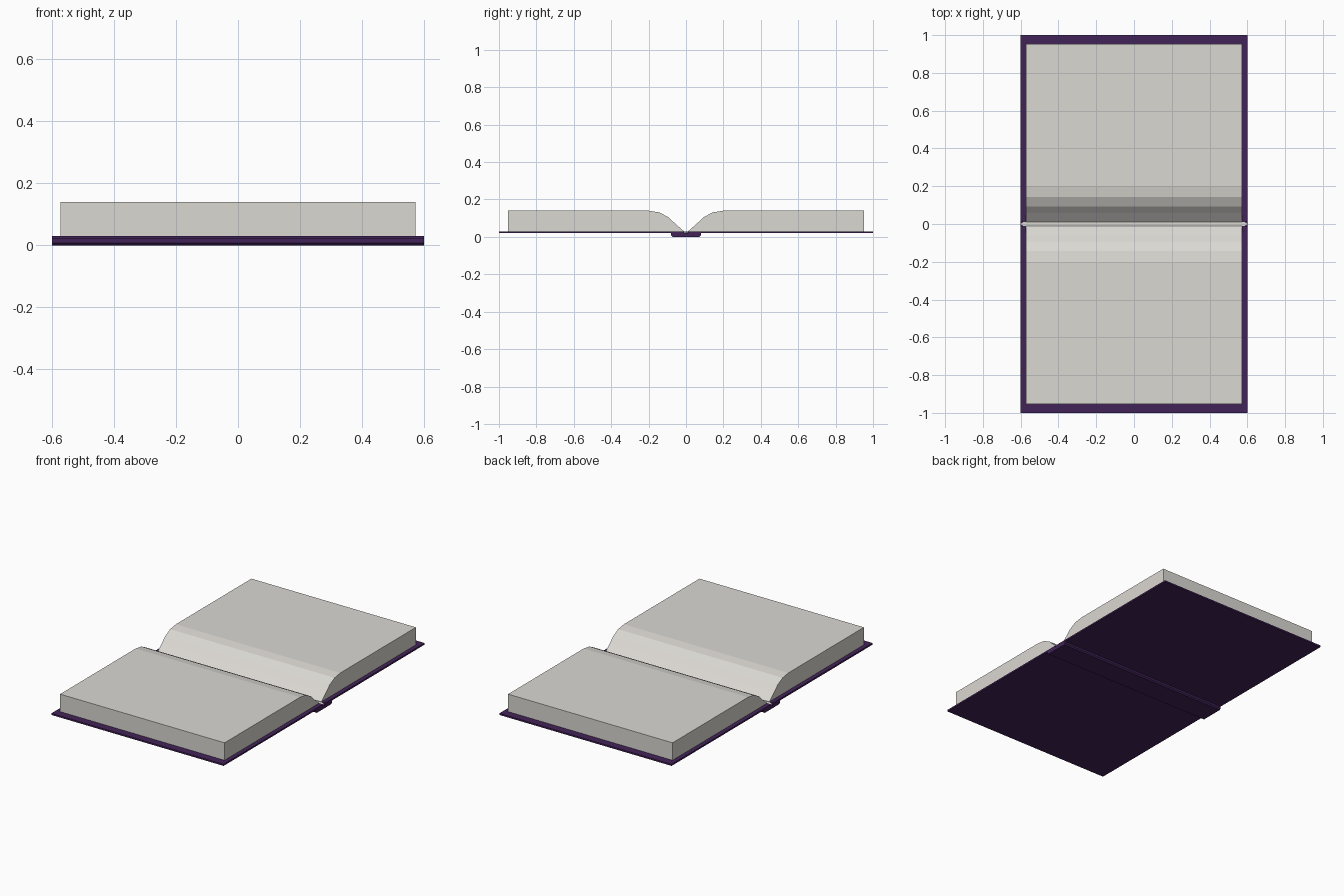
import bpy
import bmesh

cube = bpy.data.objects.get("Cube")
if cube:
    bpy.data.objects.remove(cube, do_unlink=True)


def material(name, rgb):
    mat = bpy.data.materials.new(name)
    mat.use_nodes = True
    color = (*rgb, 1.0)
    mat.diffuse_color = color
    mat.node_tree.nodes["Principled BSDF"].inputs["Base Color"].default_value = color
    return mat


purple = material("purple cover", (0.055, 0.017, 0.098))
paper = material("warm paper", (0.71, 0.69, 0.65))


def prism(name, points, direction, mat):
    """Extrude a planar outline along the given vector."""
    bm = bmesh.new()
    face = bm.faces.new([bm.verts.new(p) for p in points])
    new = bmesh.ops.extrude_face_region(bm, geom=[face])["geom"]
    verts = [v for v in new if isinstance(v, bmesh.types.BMVert)]
    bmesh.ops.translate(bm, verts=verts, vec=direction)
    bmesh.ops.recalc_face_normals(bm, faces=bm.faces)
    mesh = bpy.data.meshes.new(name)
    bm.to_mesh(mesh)
    bm.free()
    mesh.materials.append(mat)
    obj = bpy.data.objects.new(name, mesh)
    bpy.context.collection.objects.link(obj)
    return obj


def along_x(name, profile, half_width, mat):
    points = [(-half_width, y, z) for y, z in profile]
    return prism(name, points, (2 * half_width, 0, 0), mat)


# Side profiles of one half of the open book
page_profile = [(0.011, 0.03), (0.952, 0.03), (0.952, 0.14), (0.2, 0.14),
                (0.143, 0.131), (0.093, 0.105), (0.058, 0.071)]
cover_profile = [(0.011, 0.02), (1.0, 0.02), (1.0, 0.03), (0.011, 0.03)]

# Mirrored covers and page blocks
for side, sign in (("front", -1), ("back", 1)):
    along_x(side + "_cover", [(y * sign, z) for y, z in cover_profile], 0.6, purple)
    along_x(side + "_pages", [(y * sign, z) for y, z in page_profile], 0.573, paper)

# Spine with chamfered lower edges
spine_half = [(0.072, 0), (0.08, 0.008), (0.08, 0.022)]
spine_profile = spine_half + [(-y, z) for y, z in reversed(spine_half)]
along_x("spine", spine_profile, 0.6, purple)

# Thin paper strip with pointed ends in the gutter
strip = [(-0.6, 0), (-0.585, -0.011), (0.585, -0.011),
         (0.6, 0), (0.585, 0.011), (-0.585, 0.011)]
prism("gutter_strip", [(x, y, 0.022) for x, y in strip], (0, 0, 0.007), paper)
